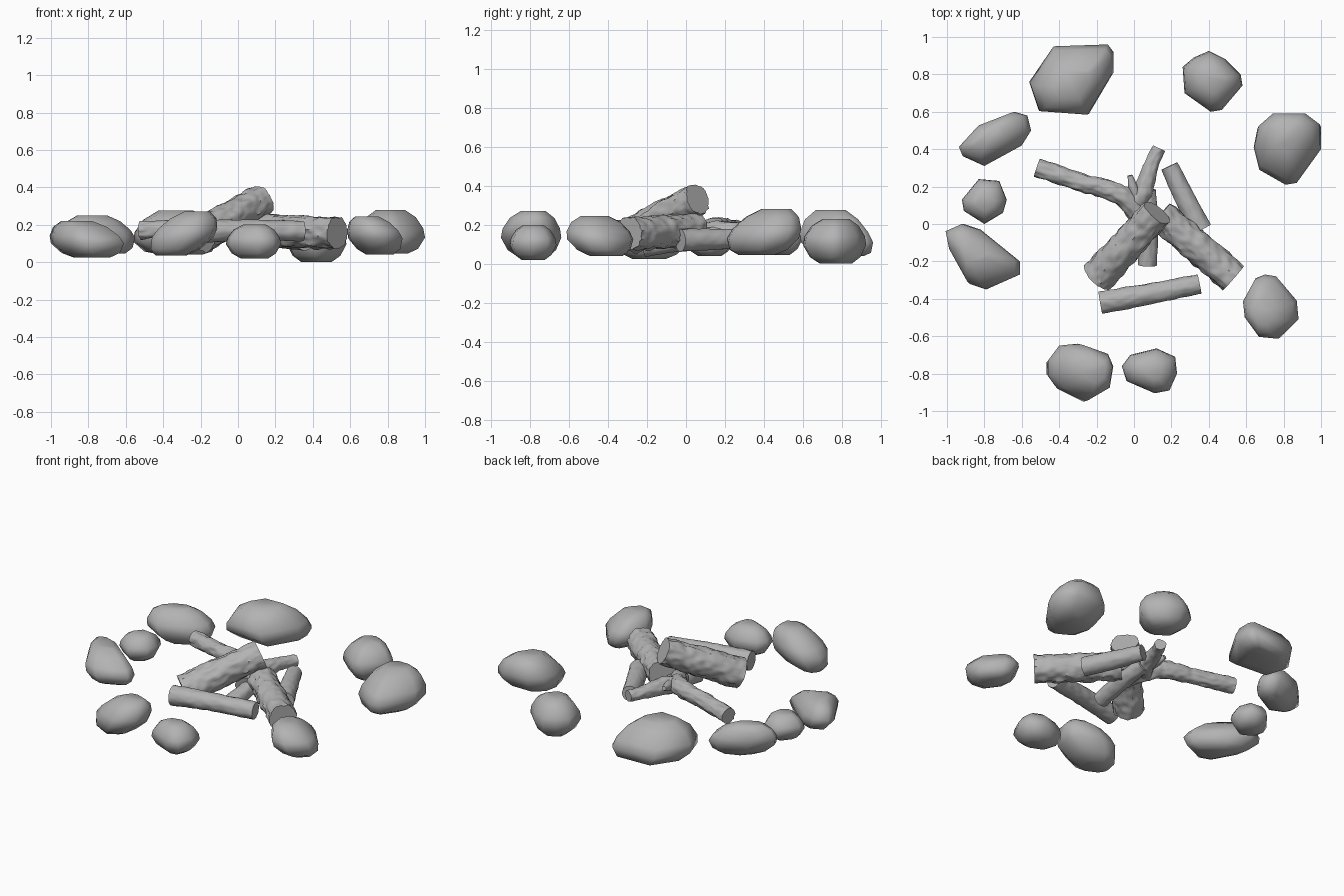
import bpy, bmesh, math
from mathutils import Vector, noise

cube = bpy.data.objects.get("Cube")
if cube:
    bpy.data.objects.remove(cube, do_unlink=True)

grey = bpy.data.materials.new("warm_ash_grey")
grey.use_nodes = True
colour = (0.45, 0.45, 0.45, 1)
grey.diffuse_color = colour
grey.node_tree.nodes["Principled BSDF"].inputs["Base Color"].default_value = colour


def finish(name, bm, angle):
    """Turn a bmesh into a smooth shaded object with crisp edges."""
    bmesh.ops.recalc_face_normals(bm, faces=bm.faces)
    mesh = bpy.data.meshes.new(name)
    bm.to_mesh(mesh)
    bm.free()
    mesh.materials.append(grey)
    obj = bpy.data.objects.new(name, mesh)
    bpy.context.collection.objects.link(obj)
    bpy.ops.object.select_all(action='DESELECT')
    obj.select_set(True)
    bpy.context.view_layer.objects.active = obj
    bpy.ops.object.shade_smooth_by_angle(angle=math.radians(angle))
    return obj


# Height fraction and outline scale of each stone layer
LAYERS = [(0, .5), (.15, .8), (.42, 1), (.62, .95), (.85, .74), (1, .42)]


def stone(name, low, high, outline, lean=(0, 0), sag=1):
    """Boulder: a ground outline swollen through layers and wrapped in a hull.
    Lean slides the crown sideways, sag lowers the belly."""
    bm = bmesh.new()
    points = [Vector(p) for p in outline]
    centre = sum(points, Vector((0, 0))) / len(points)
    for t, scale in LAYERS:
        shift = Vector(lean) * (t - .42)
        for p in points:
            q = centre + (p - centre) * scale + shift
            bm.verts.new((q.x, q.y, low + (high - low) * t ** sag))
    hull = bmesh.ops.convex_hull(bm, input=bm.verts)
    inside = [v for v in hull["geom_interior"] if isinstance(v, bmesh.types.BMVert)]
    bmesh.ops.delete(bm, geom=inside, context='VERTS')
    return finish(name, bm, 75)


def log(name, path, radii, bark=.006, sides=36, step=.012):
    """Log: a round tube along a path, roughened by bark noise, flat ends."""
    bm = bmesh.new()
    path = [Vector(p) for p in path]
    rings = []
    for i in range(len(path) - 1):
        a, b = path[i], path[i + 1]
        before = path[max(i - 1, 0)]
        after = path[min(i + 2, len(path) - 1)]
        count = max(2, int((b - a).length / step))
        last = i == len(path) - 2
        for k in range(count + last):
            t = k / count
            # Tangents blended at the joints keep the bend soft
            start = (b - before).normalized()
            end = (after - a).normalized()
            axis = start.lerp(end, t).normalized()
            bend = (start - end) * (b - a).length * t * (1 - t) * .5
            centre = a.lerp(b, t) + bend
            radius = radii[i] + (radii[i + 1] - radii[i]) * t
            side = axis.cross(Vector((0, 0, 1))).normalized()
            up = side.cross(axis)
            ring = []
            for s in range(sides):
                angle = math.tau * s / sides
                out = side * math.cos(angle) + up * math.sin(angle)
                p = centre + out * radius
                grain = p - axis * p.dot(axis) * .55
                rough = noise.noise(grain * 45) + .5 * noise.noise(p * 9)
                ring.append(bm.verts.new(p + out * bark * rough))
            rings.append(ring)
    for r, q in zip(rings, rings[1:]):
        for s in range(sides):
            n = (s + 1) % sides
            bm.faces.new((r[s], r[n], q[n], q[s]))
    bm.faces.new(rings[0])
    bm.faces.new(rings[-1])
    return finish(name, bm, 60)


# Ring of stones
stone("stone_back_right", .04, .275,
      [(-.56, .76), (-.43, .95), (-.14, .96), (-.11, .92), (-.11, .81),
       (-.24, .59), (-.51, .61)], lean=(-.03, -.08), sag=1.4)
stone("stone_back_left", 0, .23,
      [(.26, .84), (.32, .89), (.4, .925), (.49, .88), (.57, .8), (.58, .74),
       (.47, .61), (.41, .6), (.27, .7)])
stone("stone_left", .045, .28,
      [(.64, .41), (.66, .51), (.74, .58), (.92, .58), (1, .52), (1, .4),
       (.87, .22), (.81, .21), (.67, .29)], lean=(0, .1), sag=1.15)
stone("stone_right_rear", .045, .25,
      [(-.93, .41), (-.82, .53), (-.64, .6), (-.57, .58), (-.55, .5),
       (-.6, .42), (-.8, .31), (-.91, .36)], lean=(-.08, 0))
stone("stone_right_small", .04, .2,
      [(-.92, .13), (-.83, .24), (-.72, .23), (-.68, .13), (-.7, .06),
       (-.8, 0), (-.91, .07)])
stone("stone_right_front", .025, .22,
      [(-1, -.04), (-.91, 0), (-.82, -.03), (-.61, -.2), (-.61, -.27),
       (-.79, -.35), (-.88, -.32), (-.98, -.14)], lean=(-.08, .04), sag=1.1)
stone("stone_left_front", .04, .245,
      [(.59, -.4), (.65, -.29), (.7, -.27), (.76, -.28), (.87, -.41),
       (.88, -.51), (.78, -.61), (.68, -.6), (.6, -.49)], lean=(-.07, -.06))
stone("stone_front_right", .035, .27,
      [(-.46, -.73), (-.4, -.65), (-.3, -.64), (-.16, -.69), (-.13, -.76),
       (-.15, -.88), (-.27, -.95), (-.41, -.88), (-.46, -.81)], lean=(.14, 0))
stone("stone_front", .02, .2,
      [(-.065, -.76), (-.02, -.7), (.12, -.665), (.22, -.71), (.23, -.8),
       (.19, -.89), (.11, -.905), (-.04, -.84)])

# Thick logs
log("leaning_log", [(-.195, -.285, .14), (.122, .06, .333)], [.092, .082], .013)
log("left_log", [(.532, -.29, .155), (.14, .05, .17)], [.084, .084], .013)
log("front_log", [(-.18, -.42, .165), (.08, -.375, .172), (.35, -.32, .165)],
    [.061, .055, .053], .004)
log("rear_log", [(.19, .31, .13), (.28, .12, .125), (.36, -.03, .12)],
    [.048, .055, .058], .003)

# Forked branch lying beneath the logs
log("branch_stem", [(-.52, .3, .17), (-.25, .21, .18), (-.06, .15, .18), (.06, -.02, .14)],
    [.05, .047, .055, .052], .008)
log("branch_fork", [(.135, .405, .165), (.085, .3, .165), (.05, .17, .165), (-.02, .08, .16)],
    [.034, .04, .055, .05], .007)
log("branch_twig", [(-.02, .26, .2), (-.01, .21, .19), (.02, .13, .17)],
    [.014, .024, .038], .004)
log("under_log", [(.07, -.22, .085), (.08, 0, .12), (.07, .18, .15)],
    [.05, .05, .046], .004)
